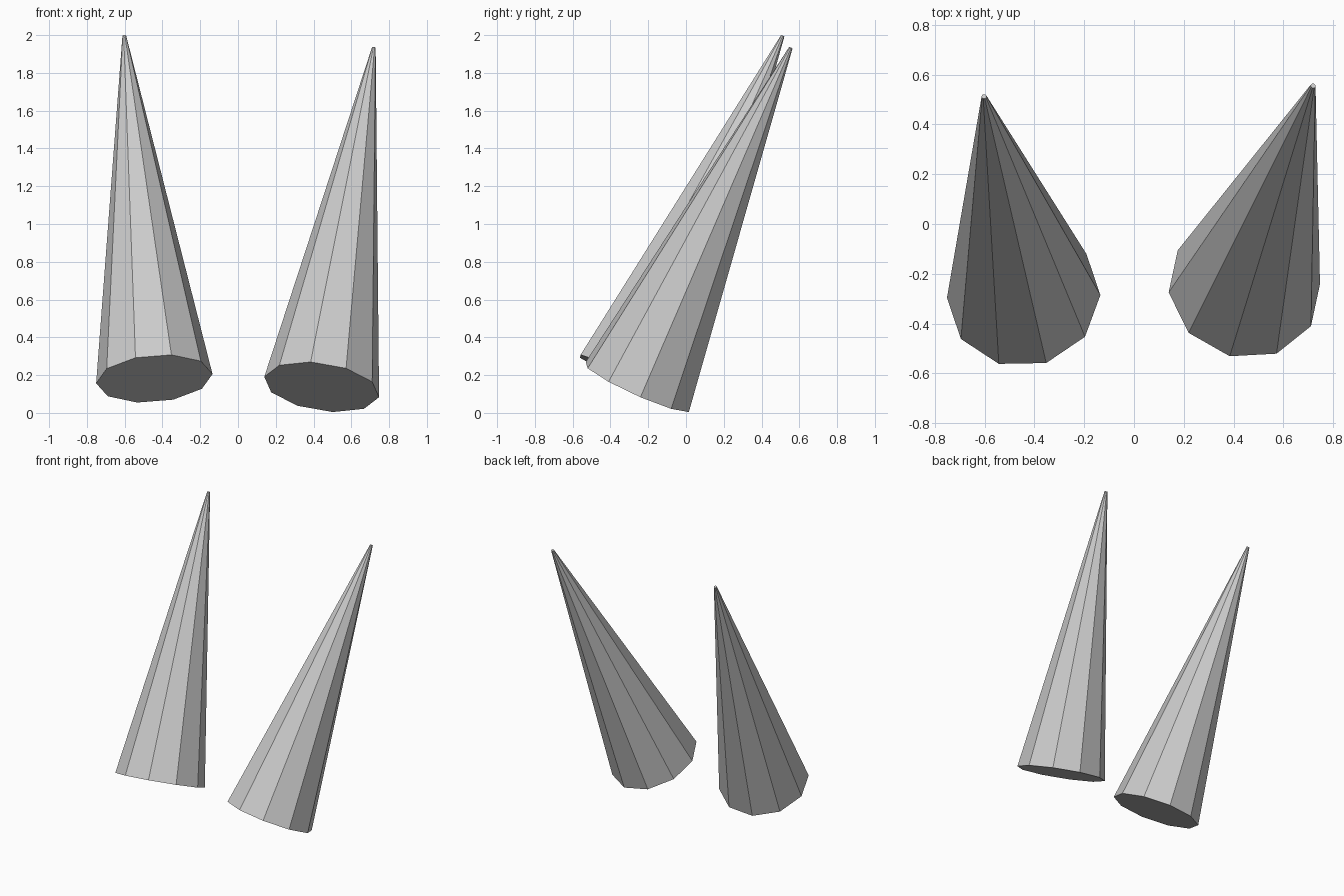
import bpy, bmesh
from mathutils import Vector, Matrix

if "Cube" in bpy.data.objects:
    bpy.data.objects.remove(bpy.data.objects["Cube"])


def spike(name, base, tip, corner):
    """Ten-sided tapered cone from base centre to tip; corner is one base vertex."""
    base, tip, corner = Vector(base), Vector(tip), Vector(corner)
    z = (tip - base).normalized()
    y = corner - base
    y = (y - z * y.dot(z)).normalized()
    x = y.cross(z)
    rot = Matrix((x, y, z)).transposed().to_4x4()
    bm = bmesh.new()
    bmesh.ops.create_cone(bm, cap_ends=True, cap_tris=False, segments=10,
                          radius1=0.309, radius2=0.01, depth=(tip - base).length)
    mesh = bpy.data.meshes.new(name)
    bm.to_mesh(mesh)
    bm.free()
    obj = bpy.data.objects.new(name, mesh)
    obj.matrix_world = Matrix.Translation((base + tip) / 2) @ rot
    bpy.context.collection.objects.link(obj)


# Two leaning spikes, tilted backwards and outwards
spike("left_spike", (-0.443, -0.291, 0.181), (-0.602, 0.512, 1.996), (-0.75, -0.295, 0.16))
spike("right_spike", (0.443, -0.258, 0.137), (0.719, 0.555, 1.933), (0.14, -0.275, 0.19))
